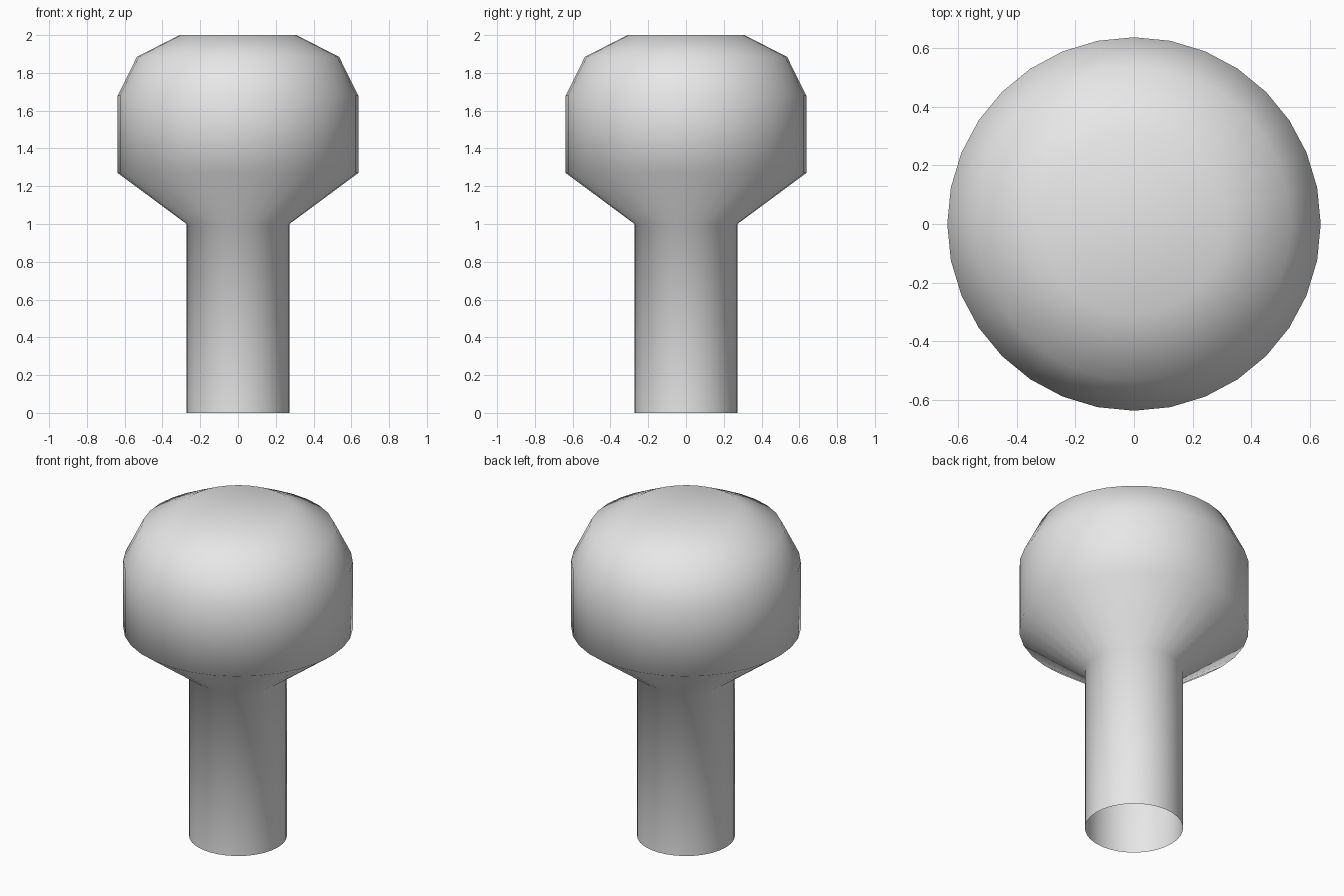
import bpy, bmesh, math

if "Cube" in bpy.data.objects:
    bpy.data.objects.remove(bpy.data.objects["Cube"])

SIDES = 32
# (radius, height) from the open foot up to the rim of the flat top
PROFILE = [(0.272, 0.0), (0.272, 1.0), (0.637, 1.27),
           (0.637, 1.68), (0.535, 1.885), (0.309, 2.0)]

grey = bpy.data.materials.new("plain grey")
grey.diffuse_color = (0.8, 0.8, 0.8, 1.0)
grey.use_nodes = True
grey.node_tree.nodes["Principled BSDF"].inputs["Base Color"].default_value = grey.diffuse_color

bm = bmesh.new()

# Rings of the turned profile
rings = []
for r, z in PROFILE:
    rings.append([bm.verts.new((r * math.cos(2 * math.pi * i / SIDES),
                                r * math.sin(2 * math.pi * i / SIDES), z))
                  for i in range(SIDES)])

# Hollow shaft, flared collar and rounded head walls
for low, high in zip(rings, rings[1:]):
    for i in range(SIDES):
        j = (i + 1) % SIDES
        bm.faces.new((low[i], low[j], high[j], high[i]))

# Flat top; the foot stays open
bm.faces.new(rings[-1])

for face in bm.faces:
    face.smooth = True

mesh = bpy.data.meshes.new("knob")
bm.to_mesh(mesh)
bm.free()
mesh.materials.append(grey)
knob = bpy.data.objects.new("knob", mesh)
bpy.context.collection.objects.link(knob)
